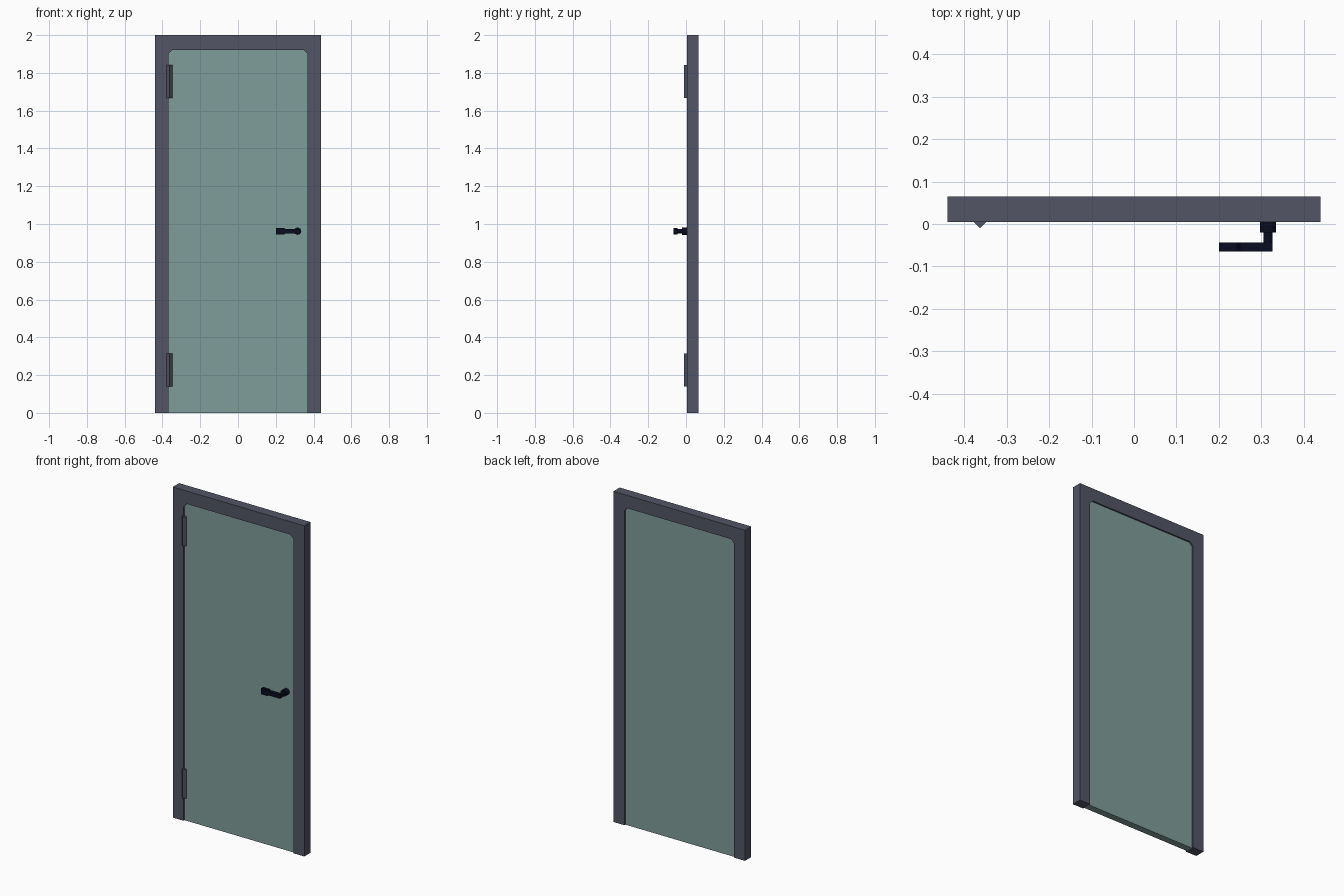
import bpy, bmesh, math

if "Cube" in bpy.data.objects:
    bpy.data.objects.remove(bpy.data.objects["Cube"])

def srgb(r, g, b):
    lin = [((c / 255 + 0.055) / 1.055) ** 2.4 if c > 10 else c / 255 / 12.92 for c in (r, g, b)]
    return (*lin, 1.0)

def material(name, rgb):
    m = bpy.data.materials.new(name)
    m.diffuse_color = srgb(*rgb)
    m.use_nodes = True
    m.node_tree.nodes["Principled BSDF"].inputs["Base Color"].default_value = m.diffuse_color
    return m

frame_grey = material("frame_grey", (82, 85, 101))
panel_green = material("panel_green", (128, 158, 154))
handle_black = material("handle_black", (8, 12, 33))

def add_object(name, bm, mat):
    bmesh.ops.recalc_face_normals(bm, faces=bm.faces)
    me = bpy.data.meshes.new(name)
    bm.to_mesh(me)
    bm.free()
    me.materials.append(mat)
    ob = bpy.data.objects.new(name, me)
    bpy.context.collection.objects.link(ob)
    return ob

def extrude_xz(name, outline, y0, y1, mat):
    """Extrude an x-z outline from y0 to y1."""
    bm = bmesh.new()
    face = bm.faces.new([bm.verts.new((x, y0, z)) for x, z in outline])
    ext = bmesh.ops.extrude_face_region(bm, geom=[face])
    moved = [v for v in ext["geom"] if isinstance(v, bmesh.types.BMVert)]
    bmesh.ops.translate(bm, verts=moved, vec=(0, y1 - y0, 0))
    return add_object(name, bm, mat)

def cylinder(name, x, z, r, y0, y1, mat, sides=24):
    ring = [(x + r * math.cos(math.tau * i / sides), z + r * math.sin(math.tau * i / sides))
            for i in range(sides)]
    return extrude_xz(name, ring, y0, y1, mat)

FRONT, BACK = 0.005, 0.065
W, H = 0.44, 2.0          # frame outside
w, h, c = 0.367, 1.922, 0.02   # opening and its corner chamfer

# Frame: U-shaped surround with chamfered inner top corners
opening = [(-w, 0), (-w, h - c), (-w + c, h), (w - c, h), (w, h - c), (w, 0)]
extrude_xz("door_frame", [(W, 0), (W, H), (-W, H), (-W, 0)] + opening, FRONT, BACK, frame_grey)

# Door panel, set slightly back on both sides
extrude_xz("door_panel", opening, FRONT + 0.009, BACK - 0.009, panel_green)

# Hinges: four-sided pins, one ridge facing forward
for label, z0, z1 in (("lower", 0.14, 0.315), ("upper", 1.668, 1.843)):
    bm = bmesh.new()
    bmesh.ops.create_cone(bm, cap_ends=True, segments=4, radius1=0.015, radius2=0.015, depth=z1 - z0)
    for v in bm.verts:      # snap the square to point along x and y
        a = round(math.atan2(v.co.y, v.co.x) / (math.pi / 2) - 0.01) * math.pi / 2
        v.co.x, v.co.y = 0.015 * math.cos(a), 0.015 * math.sin(a)
    bmesh.ops.translate(bm, verts=bm.verts, vec=(-0.363, FRONT, (z0 + z1) / 2))
    add_object(label + "_hinge", bm, frame_grey)

# Handle: rose, neck and lever with a taller grip
HX, HZ = 0.316, 0.962
cylinder("handle_rose", HX, HZ, 0.019, FRONT + 0.01, -0.02, handle_black)
cylinder("handle_neck", HX, HZ, 0.011, -0.018, -0.062, handle_black)
upper = [(0.20, 0.018), (0.243, 0.018), (0.25, 0.012), (0.327, 0.012)]
lever = [(x, HZ + d) for x, d in upper] + [(x, HZ - d) for x, d in reversed(upper)]
extrude_xz("handle_lever", lever, -0.065, -0.044, handle_black)
